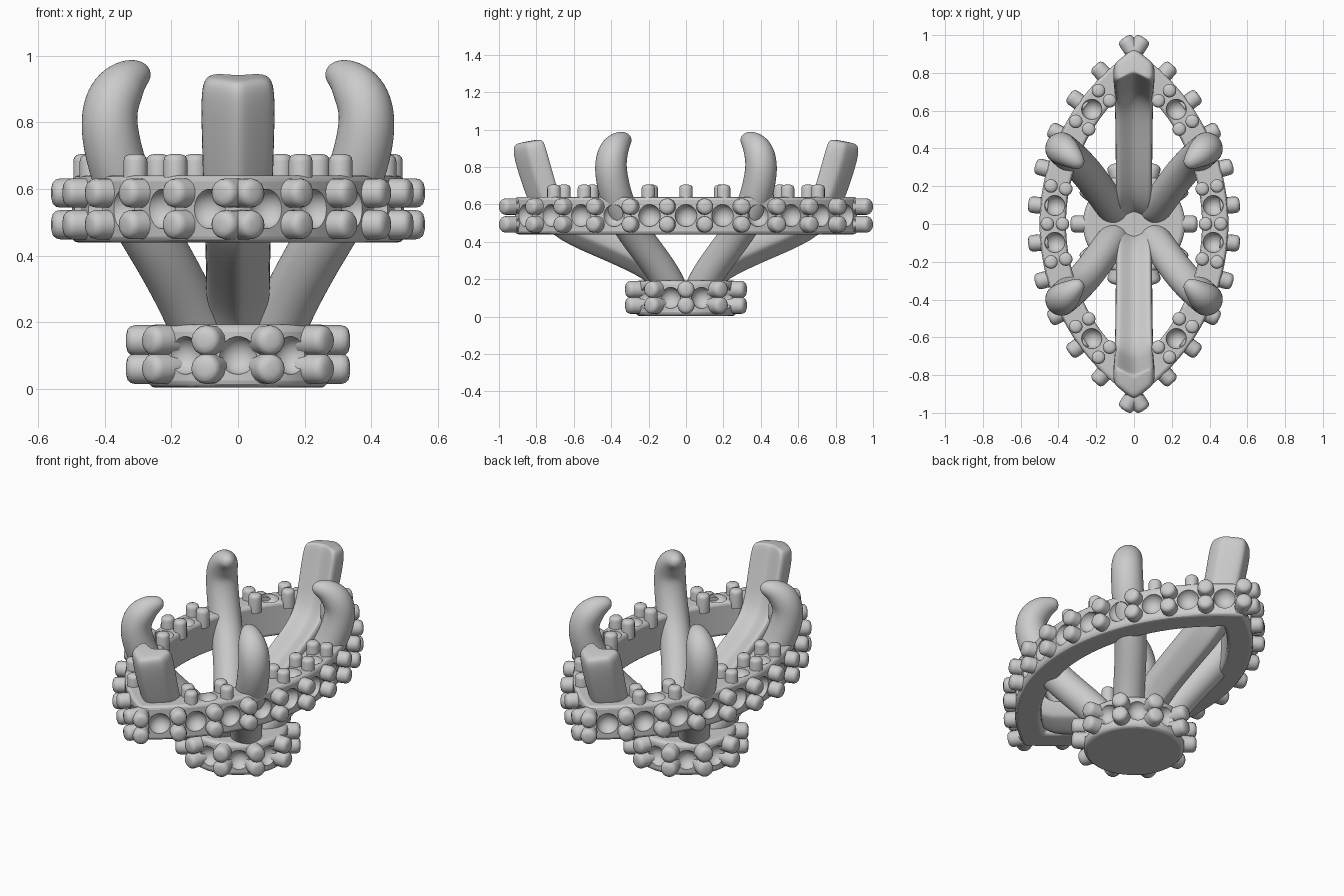
import bpy, bmesh, math
from mathutils import Vector

if "Cube" in bpy.data.objects:
    bpy.data.objects.remove(bpy.data.objects["Cube"])

CX, R_OUT, R_IN = 0.596, 1.096, 0.956      # the marquise outline is two arcs
Z0, Z1 = 0.44, 0.64


def finish(name, bm, angle=35):
    bmesh.ops.recalc_face_normals(bm, faces=bm.faces)
    me = bpy.data.meshes.new(name)
    bm.to_mesh(me)
    bm.free()
    ob = bpy.data.objects.new(name, me)
    bpy.context.collection.objects.link(ob)
    shade(ob, angle)
    return ob


def shade(ob, angle=35):
    bpy.ops.object.select_all(action='DESELECT')
    ob.select_set(True)
    bpy.context.view_layer.objects.active = ob
    bpy.ops.object.shade_smooth_by_angle(angle=math.radians(angle))


def bridge(bm, a, b):
    n = len(a)
    for i in range(n):
        bm.faces.new((a[i], a[(i + 1) % n], b[(i + 1) % n], b[i]))


def pin(bm, base, direction, r, length):
    """Round-ended peg."""
    d = Vector(direction).normalized()
    u = d.orthogonal().normalized()
    v = d.cross(u)
    rows = []
    for h, k in ((0, 1), (length - r * .6, 1), (length - r * .3, .93),
                 (length - r * .1, .75), (length, .4)):
        rows.append([bm.verts.new(Vector(base) + d * h + r * k *
                     (u * math.cos(a * math.tau / 16) + v * math.sin(a * math.tau / 16)))
                     for a in range(16)])
    for a, b in zip(rows, rows[1:]):
        bridge(bm, a, b)
    bm.faces.new(rows[0])
    bm.faces.new(rows[-1])


def ball(bm, centre, r):
    res = bmesh.ops.create_uvsphere(bm, u_segments=20, v_segments=12, radius=r)
    bmesh.ops.translate(bm, verts=res['verts'], vec=centre)


def loft(name, section, path, side):
    """Sweep a section along (x, y, z, scale) rows and smooth it."""
    bm = bmesh.new()
    pts = [Vector(p[:3]) for p in path]
    side = Vector(side).normalized()
    rows = []
    for i, p in enumerate(pts):
        t = (pts[min(i + 1, len(pts) - 1)] - pts[max(i - 1, 0)]).normalized()
        n = side.cross(t).normalized()
        s = (side - t * side.dot(t)).normalized()
        rows.append([bm.verts.new(p + (s * a + n * b) * path[i][3]) for a, b in section])
    for a, b in zip(rows, rows[1:]):
        bridge(bm, a, b)
    bm.faces.new(rows[0])
    bm.faces.new(rows[-1])
    ob = finish(name, bm, 180)
    ob.modifiers.new('smooth', 'SUBSURF').levels = 2
    ob.modifiers['smooth'].render_levels = 2
    return ob


def carve(ob, bm_cut, bevel):
    """Soften the edges, cut the stone seats and bake the result."""
    b = ob.modifiers.new('bevel', 'BEVEL')
    b.width, b.segments, b.limit_method = bevel, 3, 'ANGLE'
    b.angle_limit = math.radians(40)
    cut = finish(ob.name + '_cutter', bm_cut)
    cut.hide_render = True
    m = ob.modifiers.new('seats', 'BOOLEAN')
    m.operation, m.object, m.solver = 'DIFFERENCE', cut, 'EXACT'
    bpy.context.view_layer.objects.active = ob
    for mod in ('bevel', 'seats'):
        bpy.ops.object.modifier_apply(modifier=mod)
    bpy.data.objects.remove(cut)
    shade(ob, 30)


def arc(deg, r, s, z):
    a = math.radians(deg)
    return Vector((s * (r * math.cos(a) - CX), r * math.sin(a), z))


def outline(bm, r, z, n=40):
    tm = math.degrees(math.acos(CX / r))
    half = [arc(-tm + 2 * tm * i / n, r, 1, z) for i in range(n)]
    return [bm.verts.new(p) for p in half + [Vector((-p.x, -p.y, z)) for p in half]]


# gallery ring
bm = bmesh.new()
loops = [outline(bm, R_OUT, Z0), outline(bm, R_OUT, Z1),
         outline(bm, R_IN, Z1), outline(bm, R_IN, Z0)]
for i in range(4):
    bridge(bm, loops[i], loops[(i + 1) % 4])
ring = finish('gallery_ring', bm)

# gallery ring stone seats and beads
cut, beads, top = bmesh.new(), bmesh.new(), bmesh.new()
STEP = 10.3
for s in (1, -1):
    for k in range(-5, 6):
        ball(cut, arc(k * STEP, R_OUT + .008, s, .54), .06)
    for k in range(-6, 6):
        deg = (k + .5) * STEP
        d = arc(deg, 2, s, 0) - arc(deg, 1, s, 0)
        extra = .022 if abs(k + .5) > 5 else .003
        for z in (.493, .588):
            pin(beads, arc(deg, R_OUT - .04, s, z), d, .044, .102 + extra)
    for deg in (-36.5, -5.5, 5.5, 36.5):
        ball(cut, arc(deg, 1.02, s, Z1 + .008), .055)
    for deg in (-42, -31, -11, 0, 11, 31, 42):
        for r in (.975, 1.055):
            pin(top, arc(deg, r, s, .6), (0, 0, 1), .036, .105)
carve(ring, cut, .018)
finish('gallery_side_beads', beads)
finish('gallery_top_beads', top)

# base disc
bm = bmesh.new()
bmesh.ops.create_cone(bm, cap_ends=True, segments=64, radius1=.27, radius2=.27, depth=.19)
bmesh.ops.translate(bm, verts=bm.verts, vec=(0, 0, .098))
base = finish('base_disc', bm)

# base stone seats and beads
cut, beads = bmesh.new(), bmesh.new()
for i in range(10):
    a = i * math.tau / 10 - math.pi / 2
    ball(cut, (.28 * math.cos(a), .28 * math.sin(a), .1), .058)
    a += math.tau / 20
    d = Vector((math.cos(a), math.sin(a), 0))
    for z in (.06, .145):
        pin(beads, d * .23 + Vector((0, 0, z)), d, .046, .106)
carve(base, cut, .022)
finish('base_beads', beads)

# four round claws
circle = [(math.cos(i * math.tau / 12), math.sin(i * math.tau / 12)) for i in range(12)]
claw = [(.085, .055, .10, .088), (.125, .10, .20, .089), (.178, .175, .31, .089),
        (.245, .268, .43, .09), (.32, .345, .55, .091), (.368, .386, .68, .091),
        (.39, .405, .79, .09), (.382, .397, .86, .087), (.355, .378, .905, .08),
        (.325, .35, .935, .062), (.295, .325, .947, .045), (.272, .305, .945, .022)]
for i, (sx, sy) in enumerate(((1, 1), (-1, 1), (-1, -1), (1, -1))):
    loft(f'round_claw_{i + 1}', circle,
         [(x * sx, y * sy, z, r) for x, y, z, r in claw], (sy, -sx, 0))

# two chevron claws at the pointed ends
half = [(.015, .108), (.095, .04), (.112, .02), (.112, -.05),
        (.1, -.075), (.08, -.075), (.015, -.04)]
spine = [(.06, .10, .84), (.105, .21, .84), (.20, .295, .86), (.43, .40, .87),
         (.63, .485, .9), (.725, .58, .93), (.767, .70, .96), (.803, .82, .99),
         (.82, .885, .98), (.828, .918, .92), (.831, .934, .8), (.832, .94, .55)]
for name, s in (('back', 1), ('front', -1)):
    # the section's second axis must point away from the centre
    sec = [(a, -b) for a, b in half] + [(-a, -b) for a, b in reversed(half)]
    loft(name + '_chevron_claw', sec, [(0, s * y, z, k) for y, z, k in spine], (s, 0, 0))
